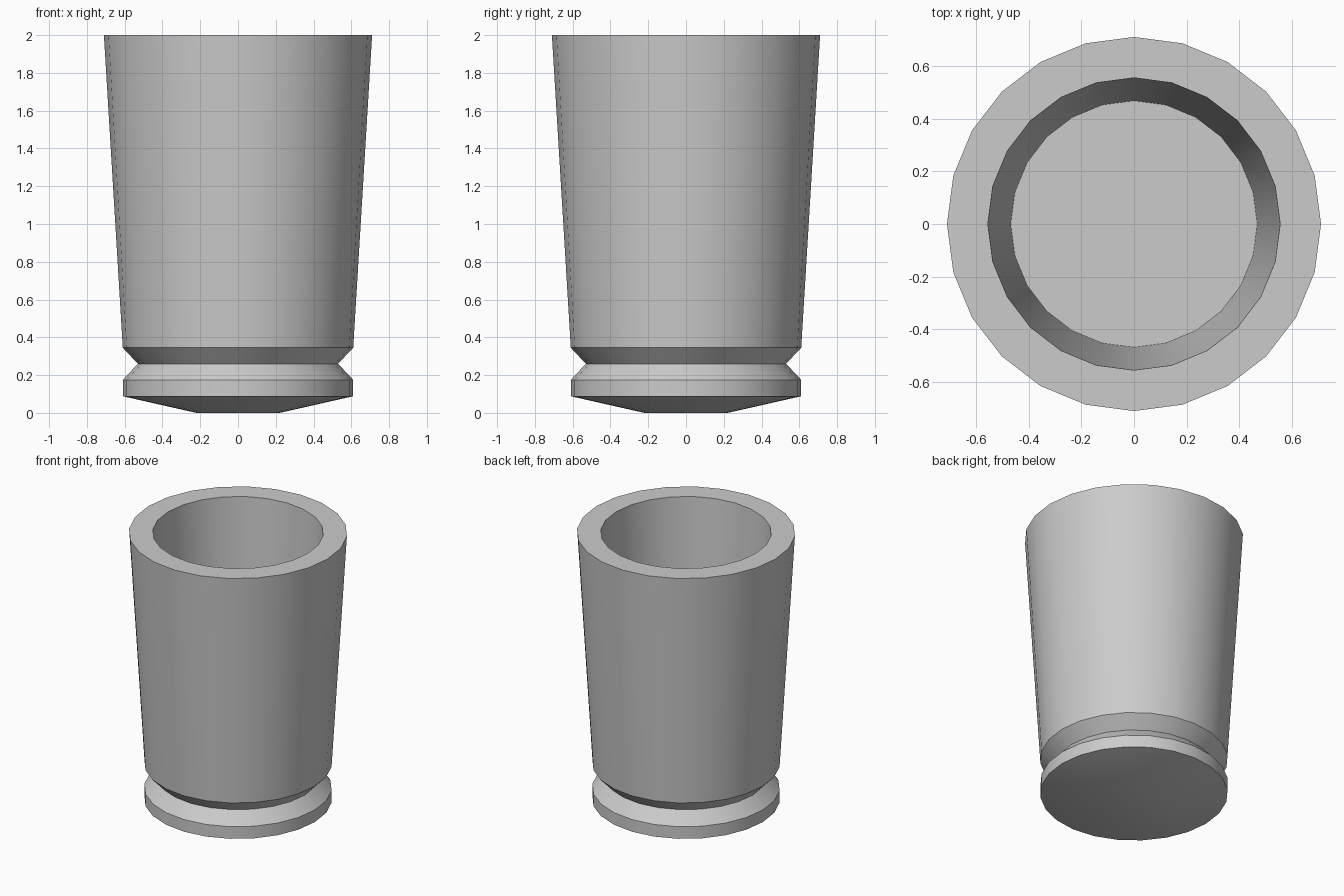
import bpy
import bmesh
import math

SIDES = 24

cube = bpy.data.objects.get("Cube")
if cube:
    bpy.data.objects.remove(cube, do_unlink=True)

# Plain grey material
grey = bpy.data.materials.new("light grey")
grey.use_nodes = True
colour = (0.6, 0.6, 0.6, 1.0)
grey.diffuse_color = colour
grey.node_tree.nodes["Principled BSDF"].inputs["Base Color"].default_value = colour

# Radius and height from the underside, up the outside and down into the cup
profile = [
    (0.22, 0.0),    # flat foot
    (0.61, 0.088),  # rim band
    (0.61, 0.175),
    (0.53, 0.26),   # groove
    (0.61, 0.345),  # wall
    (0.71, 2.0),    # lip
    (0.555, 2.0),
    (0.468, 0.345), # cup floor
]


def lathe(name, points, material):
    """Spin a profile around z and cap both ends."""
    bm = bmesh.new()
    rings = []
    for r, z in points:
        ring = []
        for i in range(SIDES):
            a = math.tau * i / SIDES
            ring.append(bm.verts.new((r * math.cos(a), r * math.sin(a), z)))
        rings.append(ring)
    for low, high in zip(rings, rings[1:]):
        for i in range(SIDES):
            j = (i + 1) % SIDES
            bm.faces.new((low[i], low[j], high[j], high[i]))
    bm.faces.new(rings[0][::-1])
    bm.faces.new(rings[-1])
    mesh = bpy.data.meshes.new(name)
    bm.to_mesh(mesh)
    bm.free()
    mesh.materials.append(material)
    obj = bpy.data.objects.new(name, mesh)
    bpy.context.collection.objects.link(obj)
    return obj


cup = lathe("grooved_cup", profile, grey)

# Smooth round walls with crisp rims
bpy.ops.object.select_all(action="DESELECT")
cup.select_set(True)
bpy.context.view_layer.objects.active = cup
bpy.ops.object.shade_smooth_by_angle(angle=math.radians(30))
